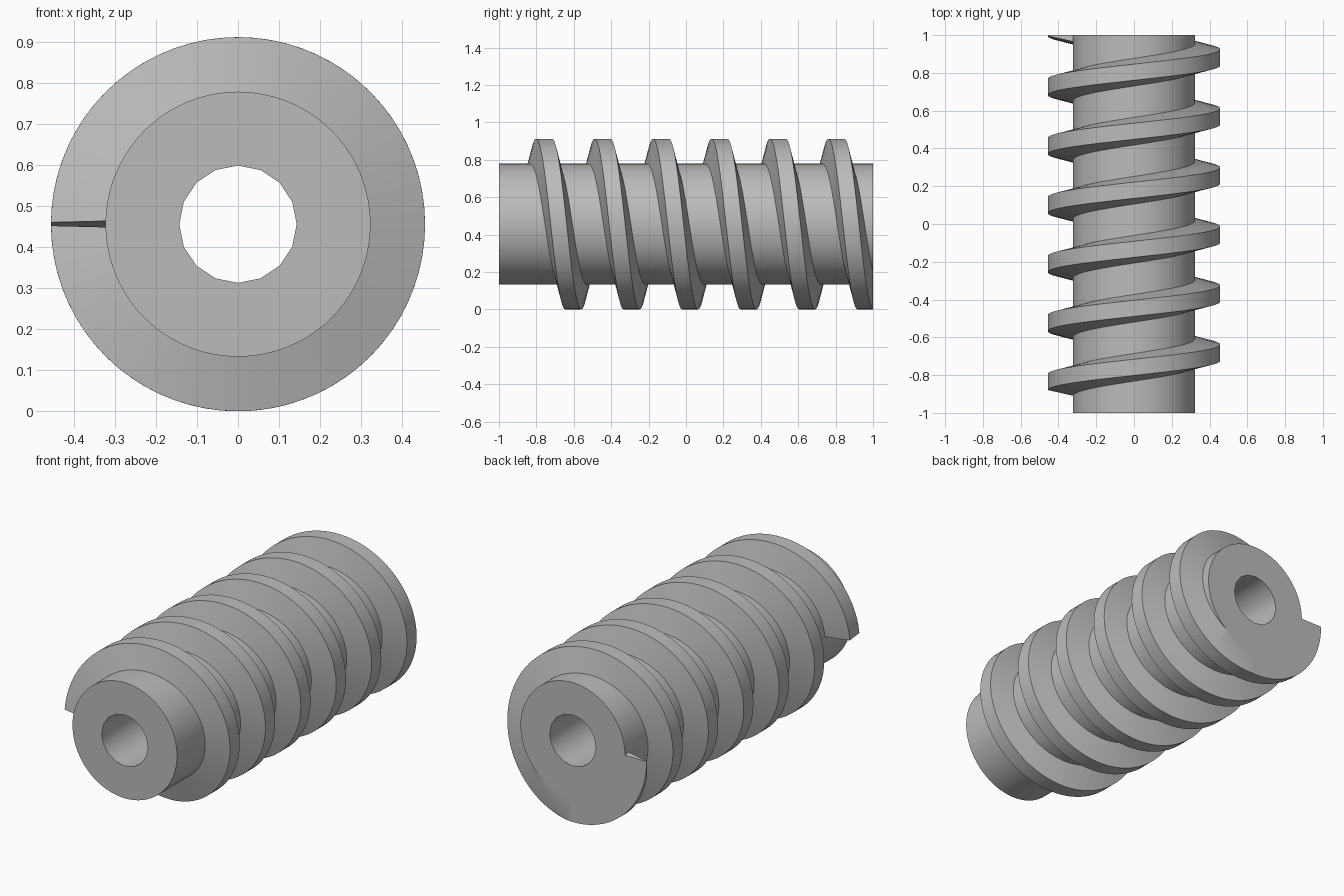
import bpy, bmesh, math

cube = bpy.data.objects.get("Cube")
if cube:
    bpy.data.objects.remove(cube, do_unlink=True)

OUTER, SHAFT, BORE = 0.456, 0.323, 0.143
PITCH, TURNS, START = 0.3125, 6, -0.837
HALF_CREST, HALF_ROOT = 0.0425, 0.073
STEPS = 72  # thread sections per turn

steel = bpy.data.materials.new("plain grey")
steel.use_nodes = True
grey = (0.5, 0.5, 0.5, 1)
steel.diffuse_color = grey
steel.node_tree.nodes["Principled BSDF"].inputs["Base Color"].default_value = grey


def finish(name, bm):
    bmesh.ops.recalc_face_normals(bm, faces=bm.faces)
    mesh = bpy.data.meshes.new(name)
    bm.to_mesh(mesh)
    bm.free()
    mesh.materials.append(steel)
    obj = bpy.data.objects.new(name, mesh)
    bpy.context.collection.objects.link(obj)
    bpy.ops.object.select_all(action="DESELECT")
    obj.select_set(True)
    bpy.context.view_layer.objects.active = obj
    bpy.ops.object.shade_smooth_by_angle(angle=math.radians(30))


def point(r, t, y):
    """Point on a cylinder around the y axis; t = 0 is -x, rising to +z."""
    return (-r * math.cos(t), y, OUTER + r * math.sin(t))


def ring(bm, r, y, count):
    verts = [bm.verts.new(point(r, 2 * math.pi * i / count, y)) for i in range(count)]
    return [bm.edges.new((verts[i], verts[(i + 1) % count])) for i in range(count)]


# Hollow shaft: outer wall, bore wall and two annular ends
bm = bmesh.new()
outer = [ring(bm, SHAFT, y, 96) for y in (-1, 1)]
inner = [ring(bm, BORE, y, 16) for y in (-1, 1)]
bmesh.ops.bridge_loops(bm, edges=outer[0] + outer[1])
bmesh.ops.bridge_loops(bm, edges=inner[0] + inner[1])
for o, i in zip(outer, inner):
    bmesh.ops.triangle_fill(bm, edges=o + i, use_beauty=True)
finish("hollow_shaft", bm)

# Helical thread: trapezoid section held square to the helix
bm = bmesh.new()
lead = math.atan(PITCH / (2 * math.pi * OUTER))
section = [(SHAFT - 0.002, -HALF_ROOT), (OUTER, -HALF_CREST),
           (OUTER, HALF_CREST), (SHAFT - 0.002, HALF_ROOT)]
rows = []
for k in range(TURNS * STEPS + 1):
    t = 2 * math.pi * k / STEPS
    y = START + PITCH * k / STEPS
    rows.append([bm.verts.new(point(r, t - s * math.sin(lead) / r, y + s * math.cos(lead)))
                 for r, s in section])
for a, b in zip(rows, rows[1:]):
    for i in range(4):
        j = (i + 1) % 4
        bm.faces.new((a[i], a[j], b[j], b[i]))
bm.faces.new(rows[0])
bm.faces.new(rows[-1])

# Trim the thread flush with the back end of the shaft
cut = bmesh.ops.bisect_plane(bm, geom=bm.verts[:] + bm.edges[:] + bm.faces[:],
                             plane_co=(0, 1, 0), plane_no=(0, 1, 0), clear_outer=True)
rim = [e for e in bm.edges if e.is_boundary]
bmesh.ops.triangle_fill(bm, edges=rim, use_beauty=True)
finish("helical_thread", bm)
